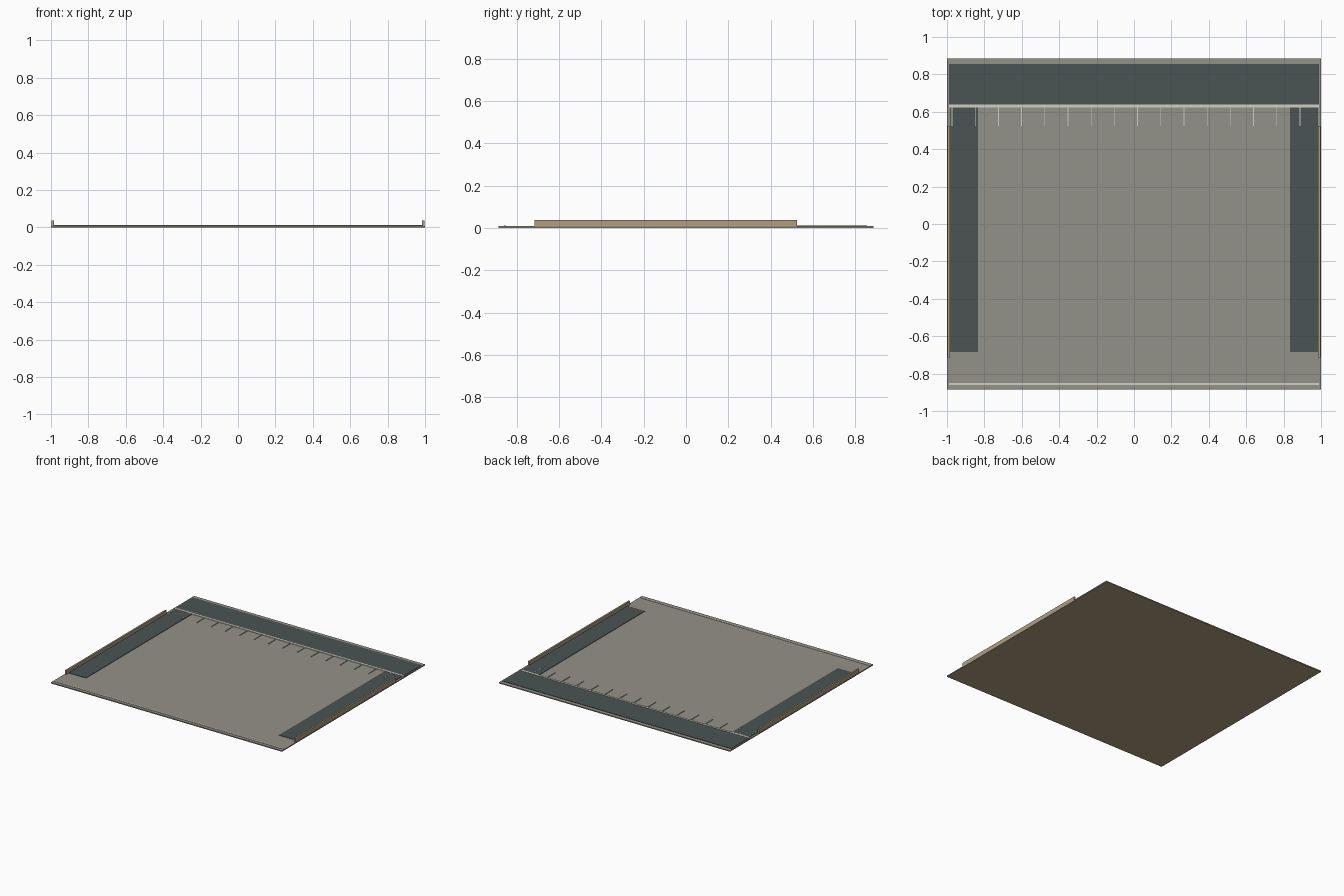
import bpy

if "Cube" in bpy.data.objects:
    bpy.data.objects.remove(bpy.data.objects["Cube"], do_unlink=True)


def material(name, hex_code):
    srgb = [int(hex_code[i:i + 2], 16) / 255 for i in (0, 2, 4)]
    colour = [c / 12.92 if c < 0.04 else ((c + 0.055) / 1.055) ** 2.4 for c in srgb] + [1]
    mat = bpy.data.materials.new(name)
    mat.use_nodes = True
    mat.diffuse_color = colour
    mat.node_tree.nodes["Principled BSDF"].inputs["Base Color"].default_value = colour
    return mat


def box(name, x, y, z, mat):
    """Box spanning the given (low, high) range on each axis."""
    bpy.ops.mesh.primitive_cube_add(size=1, location=[sum(r) / 2 for r in (x, y, z)])
    obj = bpy.context.object
    obj.name = name
    obj.scale = [r[1] - r[0] for r in (x, y, z)]
    bpy.ops.object.transform_apply(location=False, rotation=False, scale=True)
    obj.data.materials.append(mat)
    return obj


def span(side, inner, outer):
    return tuple(sorted((side * inner, side * outer)))


concrete = material("warm grey concrete", "949288")
asphalt = material("dark asphalt", "4A5453")
paint = material("pale line paint", "D2D0C2")
tan = material("tan wall", "B09F80")

BASE, TOP, ROAD, LINE = 0.004, 0.008, 0.011, 0.0125

# Ground: tan underside and concrete surface
box("ground_base", (-1, 1), (-0.885, 0.885), (0, BASE), tan)
box("ground_surface", (-1, 1), (-0.885, 0.885), (BASE, TOP), concrete)

# Road along the back edge, with its edge line
box("back_road", (-0.99, 0.99), (0.625, 0.855), (TOP, ROAD), asphalt)
box("road_edge_line", (-0.99, 0.99), (0.624, 0.639), (TOP, LINE), paint)
box("front_line", (-0.99, 0.99), (-0.86, -0.85), (TOP, ROAD), paint)

# Side lanes and low walls
for side, label in ((1, "left"), (-1, "right")):
    box(label + "_lane", span(side, 0.835, 0.985), (-0.685, 0.625), (TOP, ROAD), asphalt)
    box(label + "_wall", span(side, 0.985, 0.998), (-0.715, 0.525), (BASE, 0.038), tan)

# Evenly spaced bay markings in front of the road
for i in range(16):
    x = -0.973 + i * 0.124
    box(f"bay_marking_{i + 1}", (x - 0.002, x + 0.002), (0.525, 0.625), (TOP, LINE), paint)
